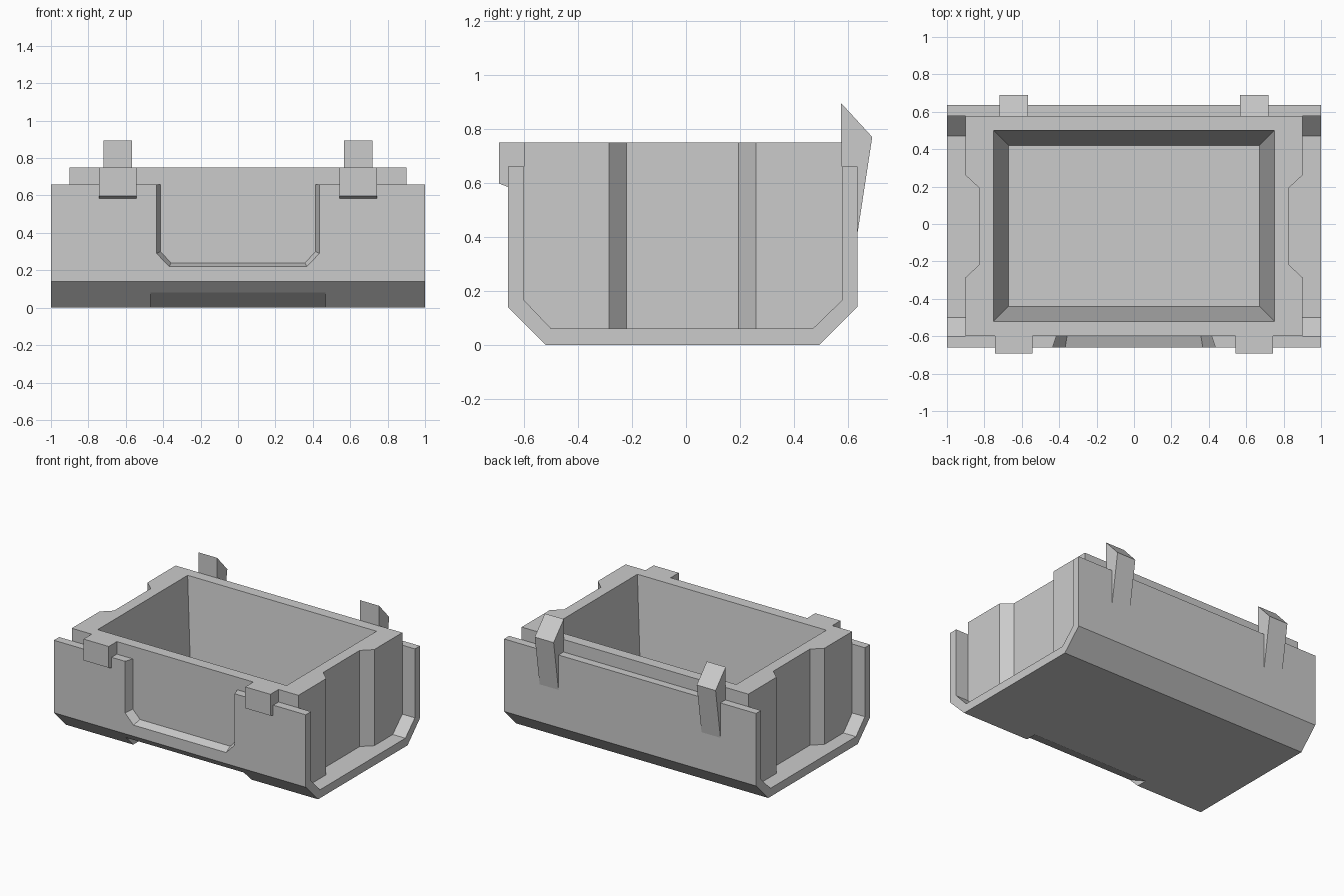
import bpy
import bmesh

cube = bpy.data.objects.get("Cube")
if cube:
    bpy.data.objects.remove(cube, do_unlink=True)

grey = bpy.data.materials.new("plain grey")
grey.use_nodes = True
GREY = (0.6, 0.6, 0.6, 1)
grey.diffuse_color = GREY
for node in grey.node_tree.nodes:
    if node.type == 'BSDF_PRINCIPLED':
        node.inputs["Base Color"].default_value = GREY


def loft(name, ring_a, ring_b):
    """Closed solid between two matching rings of points."""
    bm = bmesh.new()
    a = [bm.verts.new(p) for p in ring_a]
    b = [bm.verts.new(p) for p in ring_b]
    bm.faces.new(a)
    bm.faces.new(b[::-1])
    for i in range(len(a)):
        j = (i + 1) % len(a)
        bm.faces.new((a[j], a[i], b[i], b[j]))
    bmesh.ops.recalc_face_normals(bm, faces=bm.faces)
    mesh = bpy.data.meshes.new(name)
    bm.to_mesh(mesh)
    bm.free()
    mesh.materials.append(grey)
    obj = bpy.data.objects.new(name, mesh)
    bpy.context.collection.objects.link(obj)
    return obj


def side_prism(name, profile, x0, x1):
    """Extrude a (y, z) profile along x."""
    return loft(name, [(x0, y, z) for y, z in profile], [(x1, y, z) for y, z in profile])


def rect(x, y0, y1, z):
    return [(-x, y0, z), (x, y0, z), (x, y1, z), (-x, y1, z)]


def boolean(obj, tool, operation='DIFFERENCE'):
    """Apply a boolean and discard its cutter."""
    tool.hide_render = True
    mod = obj.modifiers.new("cut", 'BOOLEAN')
    mod.operation = operation
    mod.solver = 'EXACT'
    mod.object = tool
    bpy.context.view_layer.objects.active = obj
    bpy.ops.object.modifier_apply(modifier=mod.name)
    bpy.data.objects.remove(tool, do_unlink=True)


# Outer shell: chamfered trough open at both ends
inner = [(0.578, 0.165), (0.47, 0.06), (-0.5, 0.06), (-0.6, 0.165)]
outer = [(-0.66, 0.14), (-0.52, 0), (0.495, 0), (0.635, 0.14)]
top = 0.66
shell = side_prism("outer_shell",
                   [(0.635, top), (0.578, top)] + inner + [(-0.6, top), (-0.66, top)] + outer,
                   -1, 1)


# Front opening with sloping edges
def opening(y):
    s = (y + 0.66) / 0.06 * 0.02          # growing inset towards the inside
    half = [(0.435 - s, 0.8), (0.435 - s, 0.29 + s / 2), (0.368 - s / 2, 0.22 + s)]
    return [(x, y, z) for x, z in half] + [(-x, y, z) for x, z in half[::-1]]


boolean(shell, loft("opening_cutter", opening(-0.7), opening(-0.57)))

# Finger notch under the front edge
boolean(shell, side_prism("notch_cutter", [(-0.64, 0.1), (-0.4, -0.02), (-0.64, -0.02)], -0.468, 0.468))

# Inner box: waisted plan limited by the trough profile
half_plan = [(0.9, -0.7), (0.9, -0.285), (0.83, -0.22), (0.83, 0.195), (0.9, 0.26), (0.9, 0.7)]
plan = half_plan + [(-x, y) for x, y in half_plan[::-1]]
box = loft("inner_box", [(x, y, -0.1) for x, y in plan], [(x, y, 0.9) for x, y in plan])
boolean(box, side_prism("box_limits", [(0.578, 0.75)] + inner + [(-0.6, 0.75)], -1.1, 1.1), 'INTERSECT')

# Tapered cavity
boolean(box, loft("cavity_cutter", rect(0.67, -0.44, 0.42, 0.08), rect(0.758, -0.528, 0.508, 0.817)))

# Front hooks over the wall and rear wedge clips
hook = [(-0.59, 0.75), (-0.692, 0.75), (-0.692, 0.597), (-0.655, 0.583), (-0.59, 0.583)]
clip = [(0.575, 0.895), (0.69, 0.77), (0.635, 0.41), (0.575, 0.41)]
for label, s in (("left", 1), ("right", -1)):
    side_prism(label + "_front_hook", hook, s * 0.642 - 0.1, s * 0.642 + 0.1)
    side_prism(label + "_rear_clip", clip, s * 0.643 - 0.075, s * 0.643 + 0.075)
